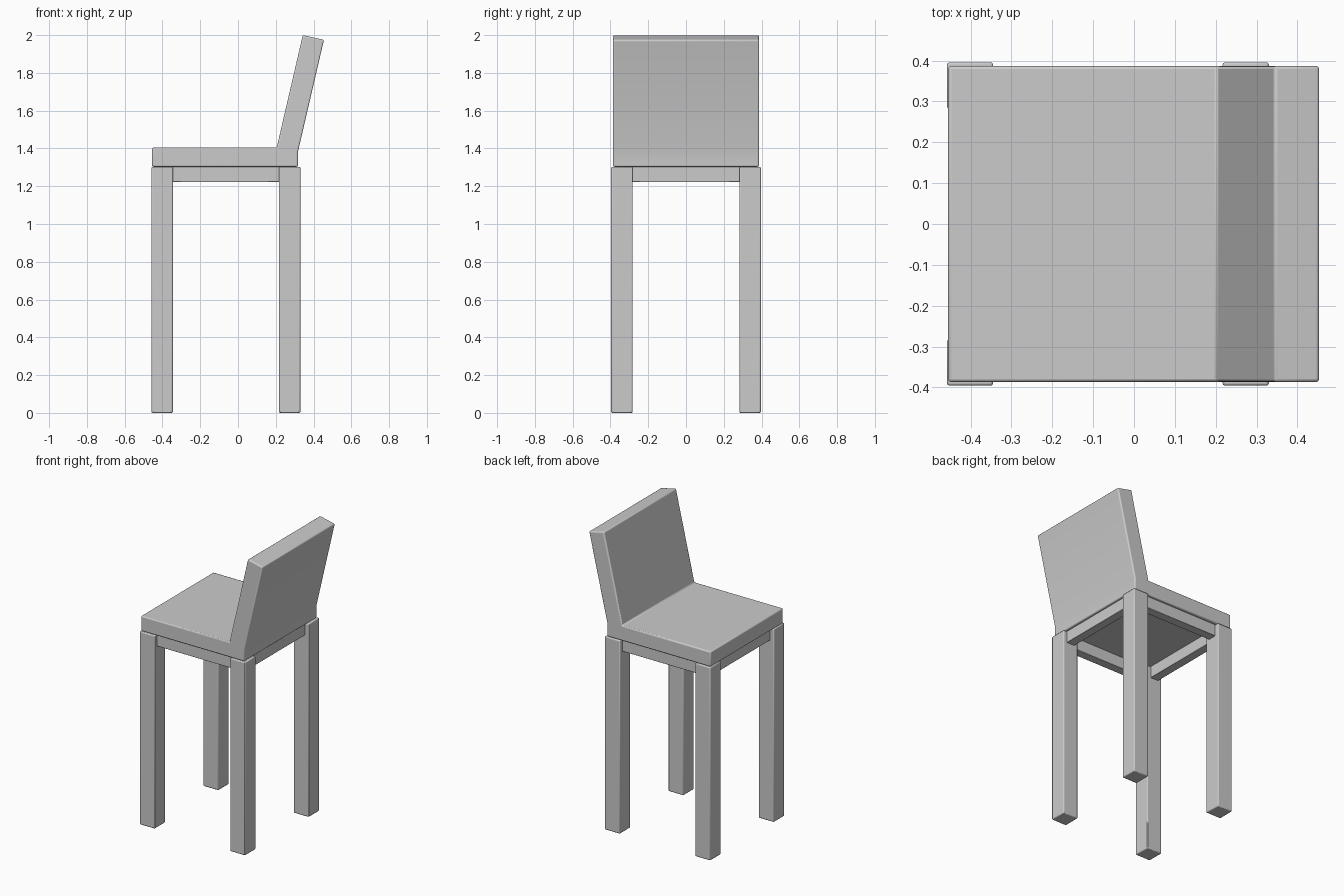
import bpy, bmesh

if "Cube" in bpy.data.objects:
    bpy.data.objects.remove(bpy.data.objects["Cube"])


def add_bevel(obj, width, segments):
    mod = obj.modifiers.new("soft_edges", "BEVEL")
    mod.width = width
    mod.segments = segments
    mod.limit_method = "ANGLE"
    mod.angle_limit = 0.6


def smooth(obj):
    bpy.ops.object.select_all(action="DESELECT")
    obj.select_set(True)
    bpy.context.view_layer.objects.active = obj
    bpy.ops.object.shade_smooth_by_angle(angle=0.7)


def box(name, x0, x1, y0, y1, z0, z1, bevel):
    bpy.ops.mesh.primitive_cube_add(
        size=1, location=((x0 + x1) / 2, (y0 + y1) / 2, (z0 + z1) / 2))
    obj = bpy.context.object
    obj.name = name
    obj.scale = (x1 - x0, y1 - y0, z1 - z0)
    bpy.ops.object.transform_apply(location=False, rotation=False, scale=True)
    add_bevel(obj, bevel, 2)
    smooth(obj)
    return obj


# Upholstered seat and leaning backrest: one L-shaped side profile
profile = [(-0.455, 1.303), (0.318, 1.303), (0.318, 1.385), (0.455, 1.975),
           (0.343, 2.0), (0.205, 1.405), (-0.455, 1.405)]
half_width = 0.387
bm = bmesh.new()
face = bm.faces.new([bm.verts.new((x, -half_width, z)) for x, z in profile])
out = bmesh.ops.extrude_face_region(bm, geom=[face])
moved = [v for v in out["geom"] if isinstance(v, bmesh.types.BMVert)]
bmesh.ops.translate(bm, verts=moved, vec=(0, 2 * half_width, 0))
bmesh.ops.recalc_face_normals(bm, faces=bm.faces)
mesh = bpy.data.meshes.new("seat_and_backrest")
bm.to_mesh(mesh)
bm.free()
seat = bpy.data.objects.new("seat_and_backrest", mesh)
bpy.context.collection.objects.link(seat)
add_bevel(seat, 0.008, 3)
smooth(seat)

# Four square legs
LEG_X = {"left": (-0.458, -0.345), "right": (0.217, 0.33)}
LEG_IN, LEG_OUT = 0.282, 0.396
for side, (x0, x1) in LEG_X.items():
    box(f"front_{side}_leg", x0, x1, -LEG_OUT, -LEG_IN, 0, 1.303, 0.006)
    box(f"back_{side}_leg", x0, x1, LEG_IN, LEG_OUT, 0, 1.303, 0.006)

# Apron rails between the legs, centred on the leg thickness
T = 0.03
leg_y = (LEG_IN + LEG_OUT) / 2
for name, y in (("front_rail", -leg_y), ("back_rail", leg_y)):
    box(name, -0.347, 0.219, y - T, y + T, 1.222, 1.303, 0.003)
for side, (x0, x1) in LEG_X.items():
    x = (x0 + x1) / 2
    box(f"{side}_rail", x - T, x + T, -LEG_IN - 0.002, LEG_IN + 0.002,
        1.222, 1.303, 0.003)
